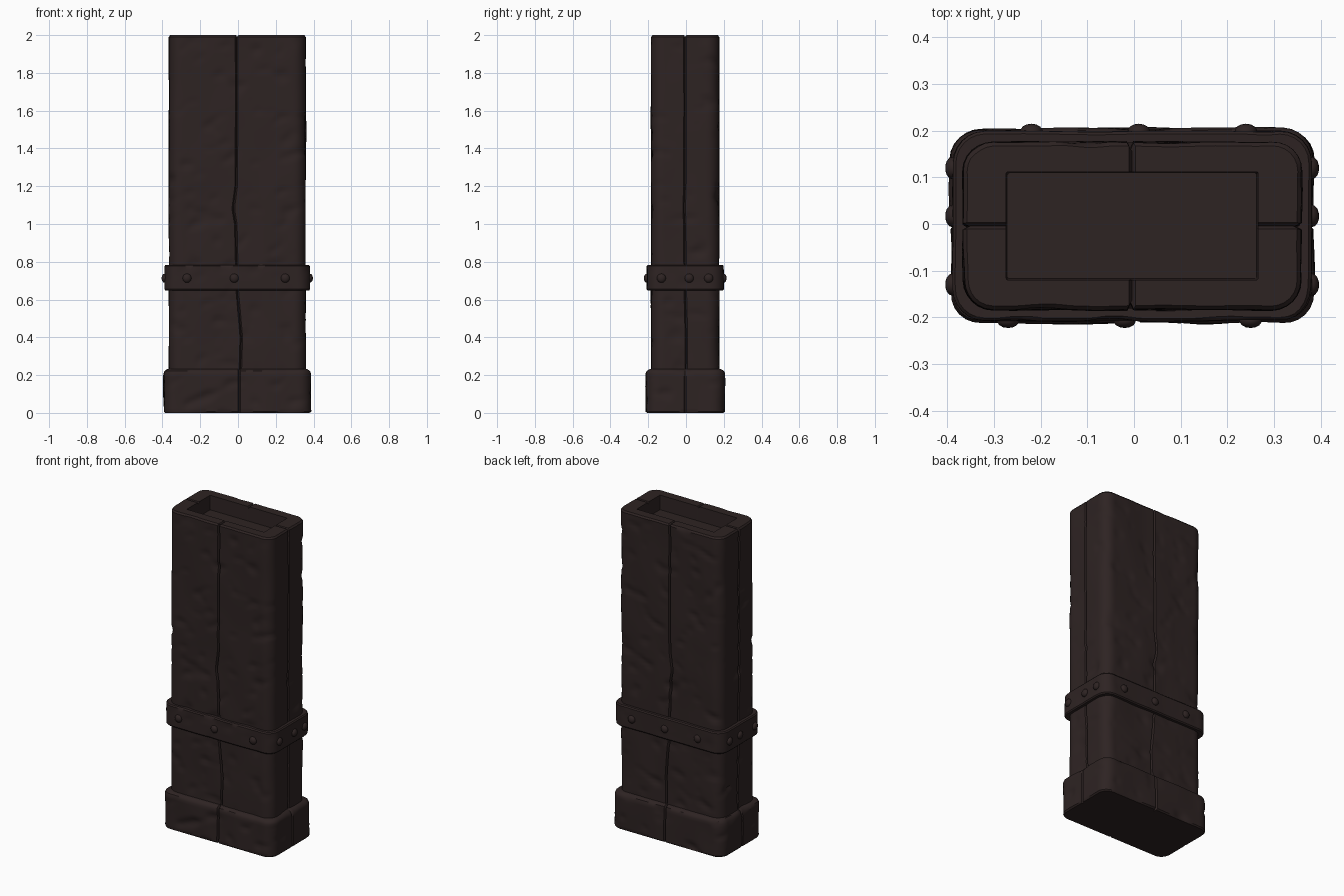
import bpy, bmesh, math
from mathutils import Vector, noise

if "Cube" in bpy.data.objects:
    bpy.data.objects.remove(bpy.data.objects["Cube"])

CX, CY = -0.004, -0.004


def material(name, rgb):
    m = bpy.data.materials.new(name)
    m.diffuse_color = (*rgb, 1)
    m.use_nodes = True
    m.node_tree.nodes["Principled BSDF"].inputs["Base Color"].default_value = m.diffuse_color
    return m


WOOD = material("dark brown wood", (0.027, 0.017, 0.0165))


def finish(name, bm, angle=35):
    bmesh.ops.recalc_face_normals(bm, faces=bm.faces[:])
    me = bpy.data.meshes.new(name)
    bm.to_mesh(me)
    bm.free()
    ob = bpy.data.objects.new(name, me)
    bpy.context.collection.objects.link(ob)
    me.materials.append(WOOD)
    bpy.ops.object.select_all(action='DESELECT')
    ob.select_set(True)
    bpy.context.view_layer.objects.active = ob
    bpy.ops.object.shade_smooth_by_angle(angle=math.radians(angle))
    return ob


def outline(hx, hy, r, wob=(0, 0)):
    """Rounded rectangle, counterclockwise: (position, outward normal, seam flag).
    The middle of every side holds three points for a plank seam."""
    pts = []
    for s in range(4):
        a = (s - 1) * math.pi / 2                     # front, right, back, left
        n = Vector((math.cos(a), math.sin(a), 0))
        t = Vector((-n.y, n.x, 0))
        d, half = (hy, hx) if s % 2 == 0 else (hx, hy)
        L, g, k = half - r, 0.007, (22 if s % 2 == 0 else 11)
        us = [-L + (L - g) * i / k for i in range(k + 1)]
        us = us + [0] + [-u for u in reversed(us)]
        w = wob[s % 2] * (1 if s in (0, 1) else -1)
        for u in us:
            pts.append((n * d + t * (u + w * (1 - abs(u) / L)), n, s if u == 0 else -1))
        c = n * (d - r) + t * L
        for i in range(1, 6):
            b = a + i * math.pi / 12
            m = Vector((math.cos(b), math.sin(b), 0))
            pts.append((c + m * r, m, -1))
    return pts


def rough(p, n, amp):
    """Carved timber: broad waves plus sparse slanted chisel nicks."""
    q = Vector((p.x * 7, p.y * 7, p.z * 4))
    v = 0.5 * noise.noise(q)
    k = Vector((p.x * 9 + p.z * 5, p.y * 9 + p.z * 4, p.z * 17 - p.x * 6))
    v -= 1.6 * max(0, noise.noise(k) - 0.22)
    return n * (v * amp)


def ring(bm, z, hx, hy, r, amp=0.0, seam=(0, 0), drop=0.0, wob=(0, 0)):
    vs = []
    for p, n, s in outline(hx, hy, r, wob):
        p = p + Vector((CX, CY, z))
        p += rough(p, n, amp)
        if s >= 0:
            p -= n * seam[s % 2]
            p.z -= drop
        vs.append(bm.verts.new(p))
    return vs


def loft(bm, rings, cap_start=False, cap_end=False):
    for a, b in zip(rings, rings[1:]):
        for i in range(len(a)):
            j = (i + 1) % len(a)
            bm.faces.new((a[i], a[j], b[j], b[i]))
    if cap_start:
        bm.faces.new(rings[0][::-1])
    if cap_end:
        bm.faces.new(rings[-1])


def wander(z):
    """Crooked path of the plank seams up the shaft."""
    pts = [(0, 0.01), (0.4, 0.022), (0.65, 0.0), (1.0, -0.008), (1.08, -0.022),
           (1.2, -0.006), (1.6, -0.003), (2.0, -0.004)]
    for (z0, a), (z1, b) in zip(pts, pts[1:]):
        if z <= z1:
            return a + (b - a) * (z - z0) / (z1 - z0)
    return pts[-1][1]


# shaft of four planks with a sunken top
bm = bmesh.new()
HX, HY, R = 0.361, 0.179, 0.062
rings = []
N = 105
for i in range(N + 1):
    z = 0.1 + 1.89 * i / N
    w = wander(z)
    rings.append(ring(bm, z, HX, HY, R, 0.011, (0.016, 0.013), 0, (w, w * 0.3)))
rings.append(ring(bm, 2.0, HX - 0.008, HY - 0.008, R - 0.008, 0.008, (0.012, 0.012), 0.012))
rings.append(ring(bm, 2.0, 0.27, 0.116, 0.004, 0, (0, 0), 0.012))
rings.append(ring(bm, 1.91, 0.267, 0.113, 0.004))
loft(bm, rings, cap_end=True)
finish("shaft", bm)

# foot block around the bottom
bm = bmesh.new()
BX, BY, BR = 0.389, 0.208, 0.065
levels = [(0.0, 0.006)] + [(0.008 + 0.2 * i / 12, 0) for i in range(13)] \
    + [(0.222, 0.006), (0.231, 0.02), (0.233, 0.05)]
rings = [ring(bm, z, BX - d, BY - d, BR - d, 0 if z == 0 else 0.012,
              (0.016, 0.006), 0, (0.01, 0)) for z, d in levels]
loft(bm, rings, cap_start=True)
finish("foot_block", bm)

# strap around the shaft
bm = bmesh.new()
SX, SY, SR = 0.385, 0.203, 0.068
levels = [(0.65, 0.045), (0.648, 0.006)] \
    + [(0.655 + 0.122 * i / 6, 0) for i in range(7)] + [(0.784, 0.006), (0.782, 0.045)]
rings = [ring(bm, z, SX - d, SY - d, max(SR - d, 0.03), 0.006) for z, d in levels]
loft(bm, rings)
finish("strap", bm)

# domed rivets on the strap
spots = []
for x in (-0.27, -0.02, 0.25):
    spots.append((x, CY - SY, 'y'))
for x in (-0.22, 0.01, 0.24):
    spots.append((x, CY + SY, 'y'))
for y in (-0.13, 0.017, 0.12):
    spots += [(CX + SX, y, 'x'), (CX - SX, y, 'x')]
bm = bmesh.new()
for x, y, axis in spots:
    new = bmesh.ops.create_uvsphere(bm, u_segments=14, v_segments=8, radius=0.024)["verts"]
    sc = (0.016 / 0.024, 1, 1) if axis == 'x' else (1, 0.016 / 0.024, 1)
    bmesh.ops.scale(bm, vec=sc, verts=new)
    bmesh.ops.translate(bm, vec=(x, y, 0.713), verts=new)
finish("strap_rivets", bm, 60)
